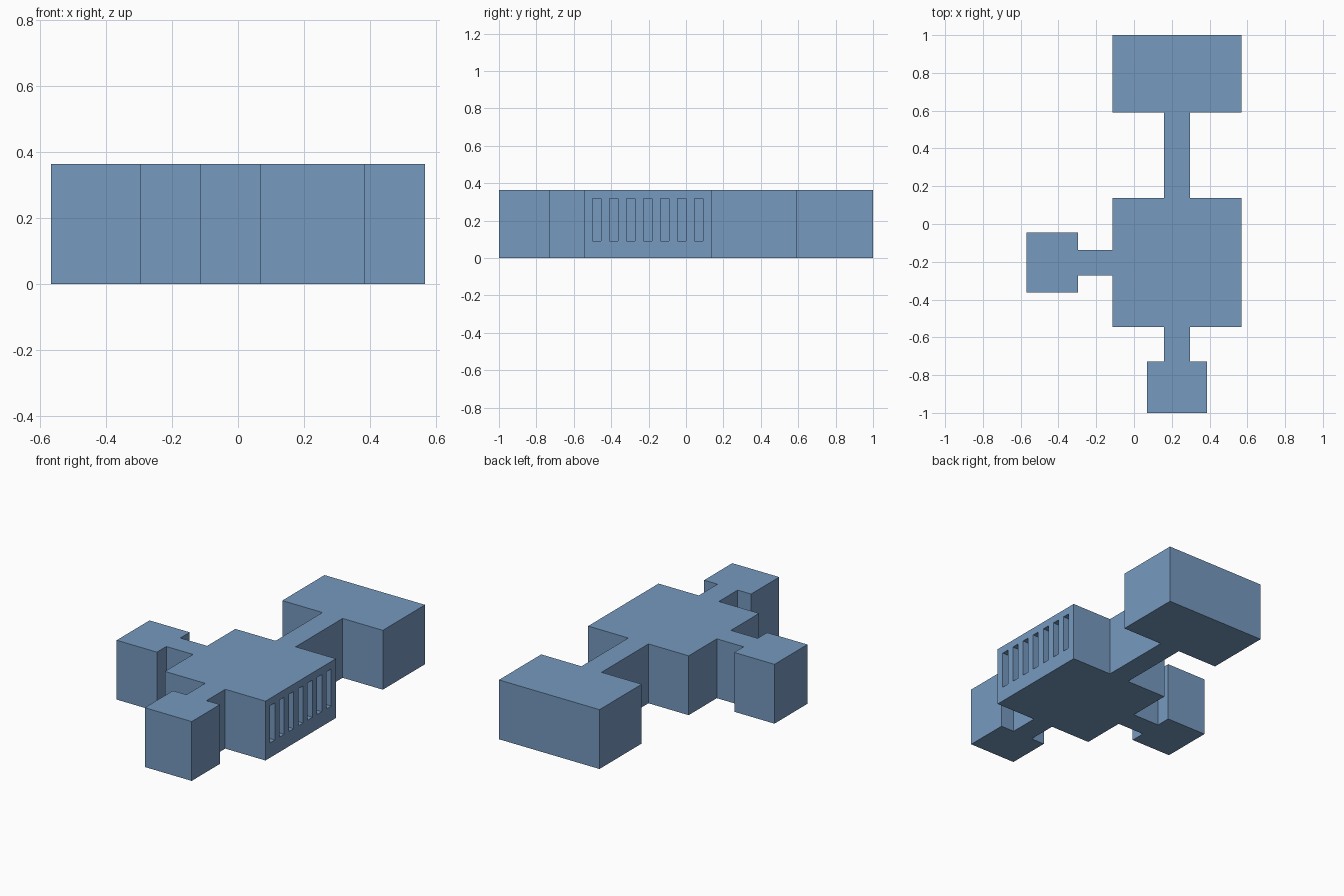
import bpy
import bmesh
from mathutils import Matrix, Vector

cube = bpy.data.objects.get("Cube")
if cube:
    bpy.data.objects.remove(cube, do_unlink=True)

U = 1 / 22                      # plan module; the whole plan is 25 x 44 modules
ORIGIN = Vector((-12.5, -22, 0))
HEIGHT = 8

blue = bpy.data.materials.new("wall blue")
blue.use_nodes = True
colour = (0.18, 0.32, 0.52, 1)
blue.diffuse_color = colour
blue.node_tree.nodes["Principled BSDF"].inputs["Base Color"].default_value = colour


def to_object(name, bm):
    """Scale from modules to units, centre the plan and link the object."""
    bmesh.ops.translate(bm, vec=ORIGIN, verts=bm.verts)
    bmesh.ops.scale(bm, vec=(U, U, U), verts=bm.verts)
    bmesh.ops.recalc_face_normals(bm, faces=bm.faces)
    mesh = bpy.data.meshes.new(name)
    bm.to_mesh(mesh)
    bm.free()
    mesh.materials.append(blue)
    obj = bpy.data.objects.new(name, mesh)
    bpy.context.collection.objects.link(obj)
    return obj


def add_box(bm, lo, hi):
    lo, hi = Vector(lo), Vector(hi)
    bmesh.ops.create_cube(bm, size=1, matrix=Matrix.Translation((lo + hi) / 2)
                          @ Matrix.Diagonal((*(hi - lo), 1)))


# Floor plan in modules: front room, hall, back room and side room with passages
plan = [
    (14, 0), (21, 0), (21, 6), (19, 6), (19, 10),           # front room
    (25, 10), (25, 25), (19, 25), (19, 35),                 # hall, left side
    (25, 35), (25, 44), (10, 44), (10, 35), (16, 35),       # back room
    (16, 25), (10, 25), (10, 19), (6, 19),                  # hall, right side
    (6, 21), (0, 21), (0, 14), (6, 14), (6, 16),            # side room
    (10, 16), (10, 10), (16, 10), (16, 6), (14, 6),
]
bm = bmesh.new()
floor = bm.faces.new([bm.verts.new((x, y, 0)) for x, y in plan])
walls = bmesh.ops.extrude_face_region(bm, geom=[floor], use_keep_orig=True)
bmesh.ops.translate(bm, vec=(0, 0, HEIGHT),
                    verts=[v for v in walls["geom"] if isinstance(v, bmesh.types.BMVert)])
building = to_object("building", bm)

# Row of seven recessed window slots in the hall's left wall
bm = bmesh.new()
for i in range(7):
    y = 11 + 2 * i
    add_box(bm, (24, y, 2), (26, y + 1, 7))
cutter = to_object("window_cutter", bm)
cutter.hide_render = True

cut = building.modifiers.new("window slots", 'BOOLEAN')
cut.operation = 'DIFFERENCE'
cut.solver = 'EXACT'
cut.object = cutter

# Bake the cut and drop the helper
depsgraph = bpy.context.evaluated_depsgraph_get()
baked = bpy.data.meshes.new_from_object(building.evaluated_get(depsgraph))
building.modifiers.clear()
building.data = baked
bpy.data.objects.remove(cutter, do_unlink=True)
